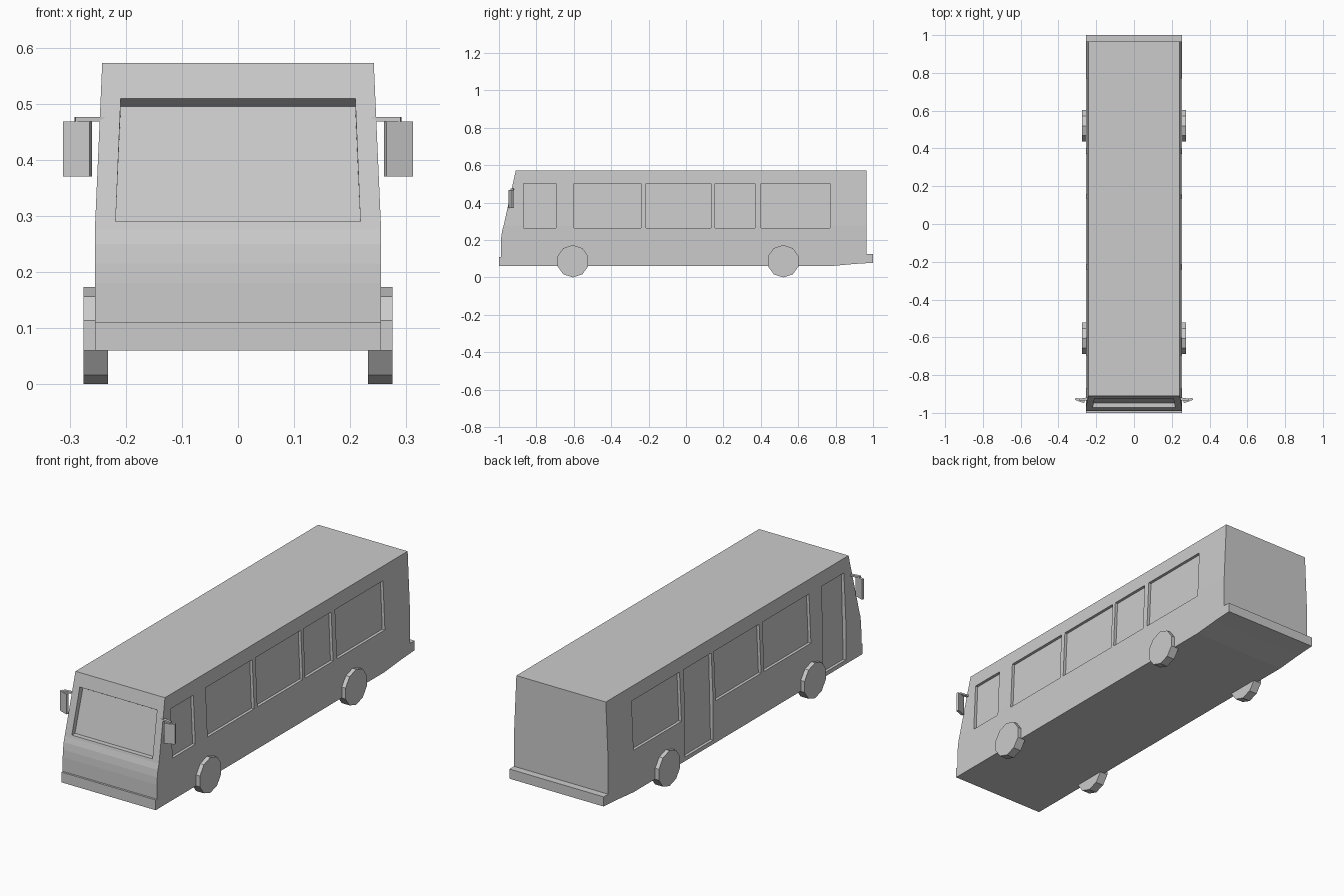
import bpy, bmesh, math
from mathutils import Matrix

if "Cube" in bpy.data.objects:
    bpy.data.objects.remove(bpy.data.objects["Cube"])

BELT = 0.277  # height where the side walls start leaning inward


def make_object(name, bm):
    bmesh.ops.recalc_face_normals(bm, faces=bm.faces)
    mesh = bpy.data.meshes.new(name)
    bm.to_mesh(mesh)
    bm.free()
    ob = bpy.data.objects.new(name, mesh)
    bpy.context.collection.objects.link(ob)
    return ob


def block(name, outer, inner):
    """Six-sided solid between two quads."""
    bm = bmesh.new()
    a = [bm.verts.new(p) for p in outer]
    b = [bm.verts.new(p) for p in inner]
    bm.faces.new(a)
    bm.faces.new(b)
    for i in range(4):
        j = (i + 1) % 4
        bm.faces.new((a[i], a[j], b[j], b[i]))
    return make_object(name, bm)


def box(name, size, loc, turn=0.0):
    bm = bmesh.new()
    m = Matrix.Translation(loc) @ Matrix.Rotation(turn, 4, 'Z') @ Matrix.Diagonal((*size, 1))
    bmesh.ops.create_cube(bm, size=1, matrix=m)
    return make_object(name, bm)


# Body shell: side profile (y, z) including both bumpers
profile = [(-1.0, 0.06), (-1.0, 0.11), (-0.99, 0.11), (-0.99, 0.18), (-0.988, 0.215),
           (-0.983, 0.25), (-0.975, BELT), (-0.91, 0.572), (0.965, 0.572), (0.965, BELT),
           (0.965, 0.125), (1.0, 0.125), (1.0, 0.078), (0.9, 0.072), (0.77, 0.06)]
bm = bmesh.new()
face = bm.faces.new([bm.verts.new((-0.255, y, z)) for y, z in profile])
ext = bmesh.ops.extrude_face_region(bm, geom=[face])
for v in [g for g in ext['geom'] if isinstance(g, bmesh.types.BMVert)]:
    v.co.x = 0.255
bmesh.ops.bisect_plane(bm, geom=bm.verts[:] + bm.edges[:] + bm.faces[:], dist=1e-5,
                       plane_co=(0, 0, BELT), plane_no=(0, 0, 1))
for v in bm.verts:
    if v.co.z > 0.5:
        v.co.x *= 0.242 / 0.255
body = make_object("bus_body", bm)


def wall_x(z):
    return 0.255 - max(0, z - BELT) * 0.013 / (0.572 - BELT)


def recess(cutter):
    mod = body.modifiers.new(cutter.name, 'BOOLEAN')
    mod.operation = 'DIFFERENCE'
    mod.solver = 'EXACT'
    mod.object = cutter
    cutter.hide_render = True
    cutter.hide_set(True)


# Side windows and, on the left side, two doors
def side_opening(name, side, y0, y1, z0, z1=0.503):
    top, depth = wall_x(z1), 0.014
    low = 0.255 if z0 < BELT else wall_x(z0)

    def quad(d_low, d_top):
        return [(side * (low + d_low), y0, z0), (side * (low + d_low), y1, z0),
                (side * (top + d_top), y1, z1), (side * (top + d_top), y0, z1)]
    recess(block(name, quad(0.03, 0.03), quad(-depth, -depth)))


spans = [(-0.87, -0.695), (-0.6, -0.24), (-0.215, 0.135), (0.155, 0.37), (0.4, 0.77)]
for i, (y0, y1) in enumerate(spans):
    side_opening(f"right_window_cutter_{i}", 1, y0, y1, 0.265)
    is_door = i in (0, 3)
    kind = "door" if is_door else "window"
    side_opening(f"left_{kind}_cutter_{i}", -1, y0, y1, 0.08 if is_door else 0.265)

# Windscreen recess
def screen(y_low, y_top, z_low, z_top):
    return [(-0.218, y_low, z_low), (0.218, y_low, z_low), (0.209, y_top, z_top), (-0.209, y_top, z_top)]


recess(block("windscreen_cutter", screen(-1.0, -0.952, 0.29, 0.525), screen(-0.948, -0.9, 0.29, 0.495)))

# Wheels: ten-sided, one vertex at the top
R = 0.0865
for y, end in ((-0.605, "front"), (0.52, "rear")):
    for s, side in ((1, "right"), (-1, "left")):
        bm = bmesh.new()
        ring = [bm.verts.new((s * 0.232, y + R * math.sin(k * math.tau / 10),
                              R + R * math.cos(k * math.tau / 10))) for k in range(10)]
        f = bm.faces.new(ring)
        ext = bmesh.ops.extrude_face_region(bm, geom=[f])
        for v in [g for g in ext['geom'] if isinstance(g, bmesh.types.BMVert)]:
            v.co.x = s * 0.275
        make_object(f"{end}_{side}_wheel", bm)

# Wing mirrors with their arms
for s, side in ((1, "right"), (-1, "left")):
    box(f"{side}_mirror", (0.05, 0.013, 0.098), (s * 0.286, -0.934, 0.419), s * math.radians(20))
    box(f"{side}_mirror_arm", (0.053, 0.014, 0.008), (s * 0.264, -0.928, 0.472), s * math.radians(-8))
